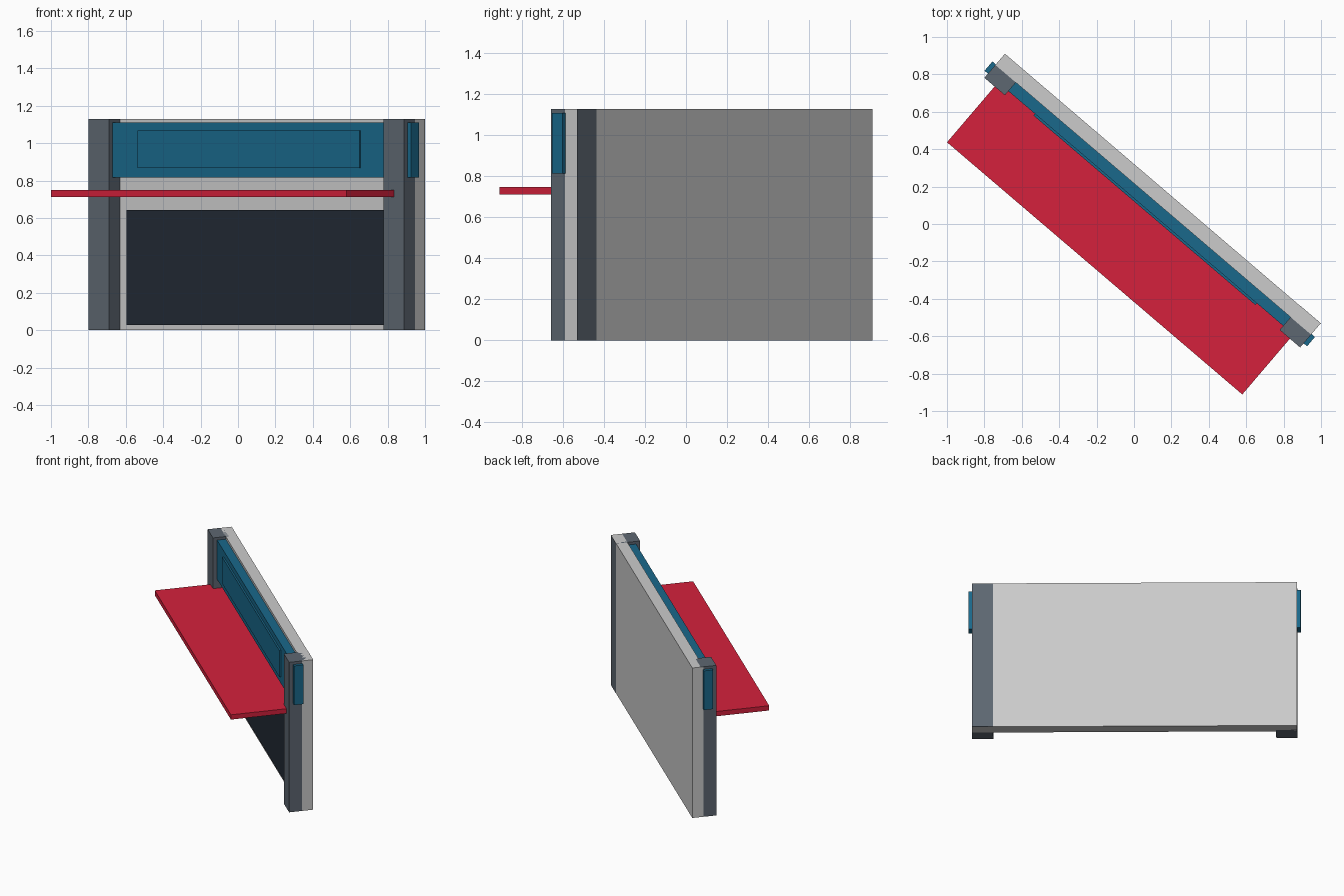
import bpy
from math import radians
from mathutils import Matrix

if "Cube" in bpy.data.objects:
    bpy.data.objects.remove(bpy.data.objects["Cube"])

# The whole shop front is turned about the vertical axis
TURN = Matrix.Rotation(radians(-40.5), 4, 'Z')
SHIFT = -0.006


def material(name, color):
    m = bpy.data.materials.new(name)
    m.diffuse_color = (*color, 1)
    m.use_nodes = True
    m.node_tree.nodes["Principled BSDF"].inputs["Base Color"].default_value = m.diffuse_color
    return m


def box(name, s, t, z, mat=None):
    """Box from ranges: s along the facade, t towards the back, z up."""
    bpy.ops.mesh.primitive_cube_add(size=1)
    ob = bpy.context.object
    ob.name = ob.data.name = name
    size = [r[1] - r[0] for r in (s, t, z)]
    centre = [(r[0] + r[1]) / 2 for r in (s, t, z)]
    centre[0] += SHIFT
    ob.data.transform(TURN @ Matrix.Translation(centre) @ Matrix.Diagonal((*size, 1)))
    if mat:
        ob.data.materials.append(mat)
    return ob


slate = material("slate", (0.11, 0.135, 0.165))
blue = material("sign_blue", (0.01, 0.14, 0.26))
red = material("awning_red", (0.66, 0.015, 0.045))
dark = material("window_dark", (0.016, 0.023, 0.035))

HALF, BACK, FACE, TOP = 1.11, 0.244, 0.165, 1.13

# Back wall
box("wall", (-HALF, HALF), (FACE, BACK), (0, TOP))

# Corner pillars; the right one shows through on the back of the wall
box("left_pillar", (-HALF, -0.966), (0.075, FACE + 0.02), (0, TOP), slate)
box("right_pillar", (0.966, HALF), (0.075, BACK + 0.001), (0, TOP), slate)

# Sign board with raised panel
box("sign_board", (-1.134, 1.134), (0.104, FACE + 0.004), (0.815, 1.11), blue)
box("sign_panel", (-0.78, 0.78), (0.092, 0.11), (0.867, 1.067), blue)

# Flat awning
box("awning", (-1.038, 1.038), (-0.317, FACE + 0.004), (0.712, 0.748), red)

# Shop window
box("shop_window", (-0.912, 0.912), (0.155, FACE + 0.01), (0.027, 0.643), dark)
